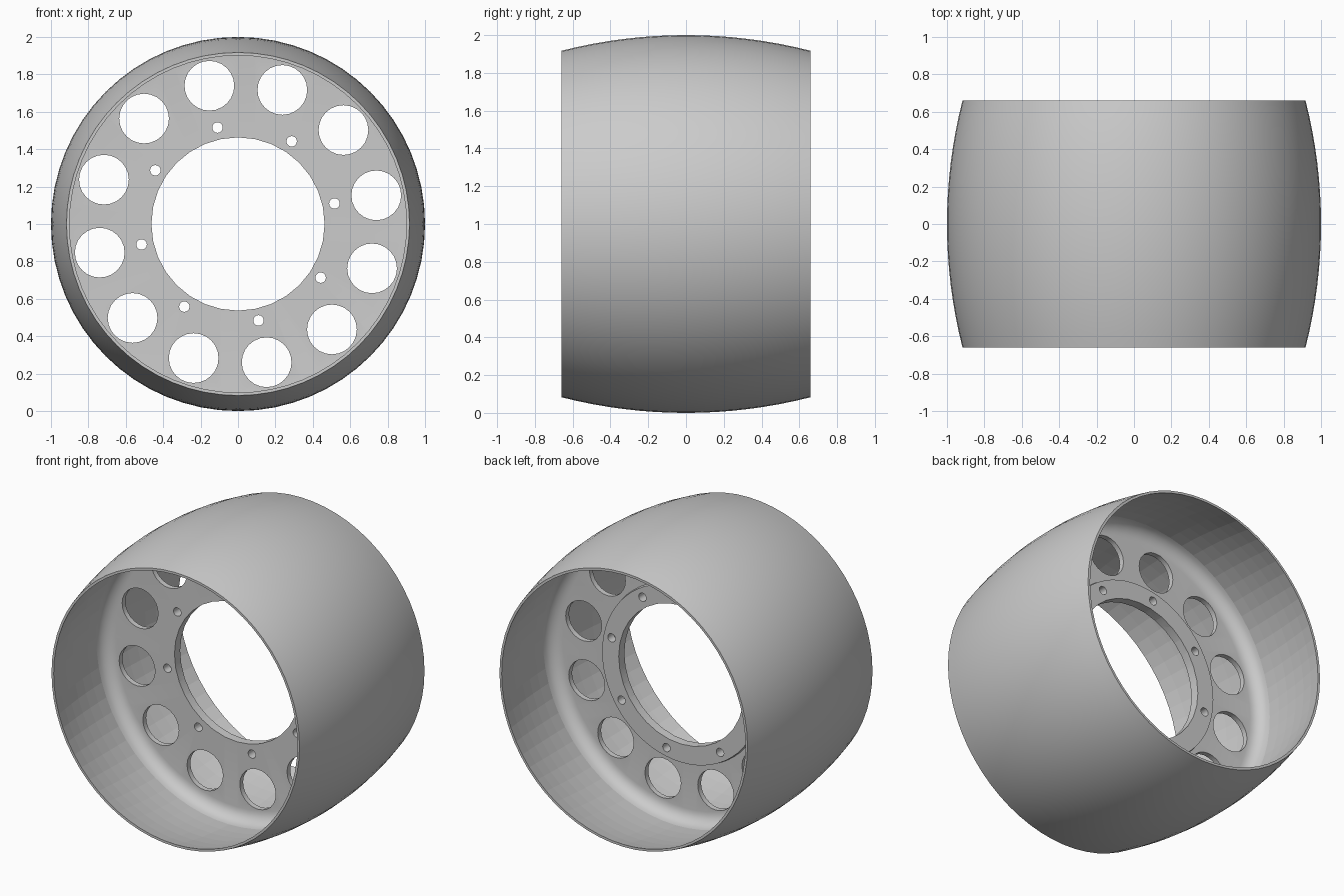
import bpy, bmesh, math
from mathutils import Matrix, Vector

if "Cube" in bpy.data.objects:
    bpy.data.objects.remove(bpy.data.objects["Cube"])

SEG = 64
HALF, SAG, WALL = 0.66, 0.083, 0.016
R = (HALF**2 + SAG**2) / (2 * SAG)      # crown radius of the barrel
F = 0.085                               # fillet size between web and barrel
FRONT, BACK, BOSS = -0.01, 0.025, 0.05  # web faces and rear hub face


def crown(y, inset=0.0):
    return 1 - inset - (R - math.sqrt(R * R - y * y))


def fillet(y_face, side, n=6):
    """Concave quarter arc from the barrel wall down to the web face."""
    r_wall = crown(y_face + side * F, WALL)
    return [(r_wall - F + F * math.cos(a), y_face + side * (F - F * math.sin(a)))
            for a in [i * math.pi / 2 / n for i in range(n + 1)]]


# Closed cross-section (radius, y): crowned outside, inner wall, web with hub
N = 16
prof = [(crown(y), y) for y in [-HALF + 2 * HALF * i / N for i in range(N + 1)]]
wall_y = [HALF + (BACK + F - HALF) * i / 6 for i in range(6)]
prof += [(crown(y, WALL), y) for y in wall_y]
prof += fillet(BACK, 1)
prof += [(0.59, BACK), (0.585, BOSS), (0.42, BOSS), (0.42, FRONT)]
prof += fillet(FRONT, -1)[::-1]
wall_y = [FRONT - F + (-HALF - FRONT + F) * i / 6 for i in range(1, 7)]
prof += [(crown(y, WALL), y) for y in wall_y]

# Pulley drum, turned about the y axis
bm = bmesh.new()
rings = []
for k in range(SEG):
    a = 2 * math.pi * k / SEG
    rings.append([bm.verts.new((r * math.cos(a), y, 1 + r * math.sin(a))) for r, y in prof])
for k in range(SEG):
    p, q = rings[k], rings[(k + 1) % SEG]
    for i in range(len(prof)):
        j = (i + 1) % len(prof)
        bm.faces.new((p[i], p[j], q[j], q[i]))
bmesh.ops.recalc_face_normals(bm, faces=bm.faces)
me = bpy.data.meshes.new("pulley_drum")
bm.to_mesh(me)
bm.free()
drum = bpy.data.objects.new("pulley_drum", me)
bpy.context.collection.objects.link(drum)

# Cutters: centre bore, twelve lightening holes, eight bolt holes
bm = bmesh.new()


def hole(x, z, r, sides):
    m = Matrix.Translation((x, 0.02, z)) @ Matrix.Rotation(math.pi / 2, 4, 'X')
    bmesh.ops.create_cone(bm, cap_ends=True, segments=sides, radius1=r, radius2=r,
                          depth=0.14, matrix=m)


def hole_circle(count, radius, r, sides, start):
    for i in range(count):
        a = math.radians(start) + 2 * math.pi * i / count
        hole(radius * math.cos(a), 1 + radius * math.sin(a), r, sides)


hole(0, 1, 0.463, 32)
hole_circle(12, 0.755, 0.133, 24, 11.7)
hole_circle(8, 0.527, 0.028, 16, 12)
cm = bpy.data.meshes.new("hole_cutters")
bm.to_mesh(cm)
bm.free()
cutter = bpy.data.objects.new("hole_cutters", cm)
cutter.hide_render = True
bpy.context.collection.objects.link(cutter)

mod = drum.modifiers.new("holes", 'BOOLEAN')
mod.object, mod.operation, mod.solver = cutter, 'DIFFERENCE', 'EXACT'
bpy.context.view_layer.objects.active = drum
drum.select_set(True)
bpy.ops.object.modifier_apply(modifier="holes")
cutter.select_set(False)
bpy.data.objects.remove(cutter)

# Smooth outside and fillets, faceted inner walls
bpy.ops.object.shade_smooth_by_angle(angle=math.radians(28))
for p in drum.data.polygons:
    out = Vector((p.center.x, 0, p.center.z - 1))
    if out.length > 0.88 and abs(p.center.y) > 0.12 and p.normal.dot(out) < 0:
        p.use_smooth = False
